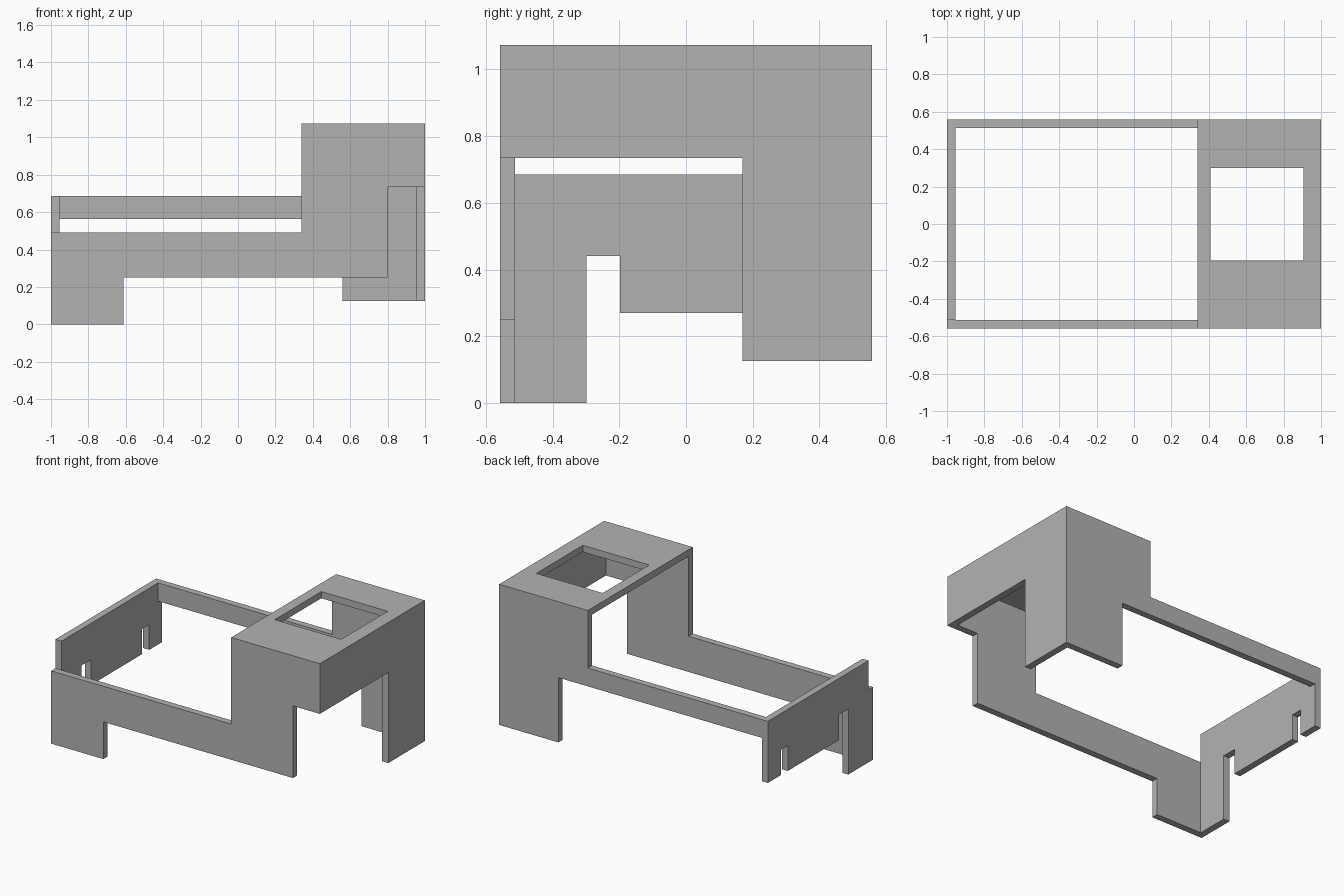
import bpy, bmesh, math

if "Cube" in bpy.data.objects:
    bpy.data.objects.remove(bpy.data.objects["Cube"])

W, D, H, T = 1.0, 0.558, 1.073, 0.045   # half width, half depth, height, wall thickness

grey = bpy.data.materials.new("plain grey")
grey.diffuse_color = (0.45, 0.45, 0.45, 1)
grey.use_nodes = True
grey.node_tree.nodes["Principled BSDF"].inputs["Base Color"].default_value = grey.diffuse_color


def box(name, x0, x1, y0, y1, z0, z1, round_edges=False):
    bm = bmesh.new()
    bmesh.ops.create_cube(bm, size=1)
    for v in bm.verts:
        v.co = (x1 if v.co.x > 0 else x0, y1 if v.co.y > 0 else y0, z1 if v.co.z > 0 else z0)
    if round_edges:
        # vertical corners and all top edges
        edges = [e for e in bm.edges if max(v.co.z for v in e.verts) == z1]
        bmesh.ops.bevel(bm, geom=edges, offset=0.028, offset_type='OFFSET',
                        segments=5, profile=0.5, affect='EDGES')
    mesh = bpy.data.meshes.new(name)
    bm.to_mesh(mesh)
    bm.free()
    ob = bpy.data.objects.new(name, mesh)
    bpy.context.collection.objects.link(ob)
    return ob


# Outer shell: one rounded block, hollowed and trimmed by box cutters
shell = box("cover_frame", -W, W, -D, D, 0, H, True)
shell.data.materials.append(grey)

cuts = [
    ("interior", -W + T, W - T, -D + T, D - T, -1, H - T),
    ("above_rails", -2, 0.34, -2, 2, 0.685, 2),
    ("above_front_rail", -2, 0.34, -2, -D + T, 0.49, 2),
    ("roof_window", 0.41, 0.905, -0.195, 0.30, 0.8, 2),
    ("below_front_rail", -0.612, 0.9, -2, -0.4, -1, 0.25),
    ("front_right_opening", 0.80, 2, -2, 0.17, -1, 0.735),
    ("below_back_rail", -W + T, 0.56, 0.4, 2, -1, 0.562),
    ("below_back_leg", 0.4, 2, 0, 2, -1, 0.126),
    ("below_left_wall", -2, -0.8, -0.298, 2, -1, 0.27),
    ("left_notch_front", -2, -0.8, -0.298, -0.198, -1, 0.44),
    ("left_notch_back", -2, -0.8, 0.345, 0.42, -1, 0.44),
]
bpy.context.view_layer.objects.active = shell
shell.select_set(True)
for name, *dims in cuts:
    cutter = box("cutter_" + name, *dims)
    cutter.hide_render = True
    mod = shell.modifiers.new(name, 'BOOLEAN')
    mod.operation, mod.solver, mod.object = 'DIFFERENCE', 'EXACT', cutter
    bpy.ops.object.modifier_apply(modifier=mod.name)
    bpy.data.objects.remove(cutter)

bpy.ops.object.shade_smooth_by_angle(angle=math.radians(30))
